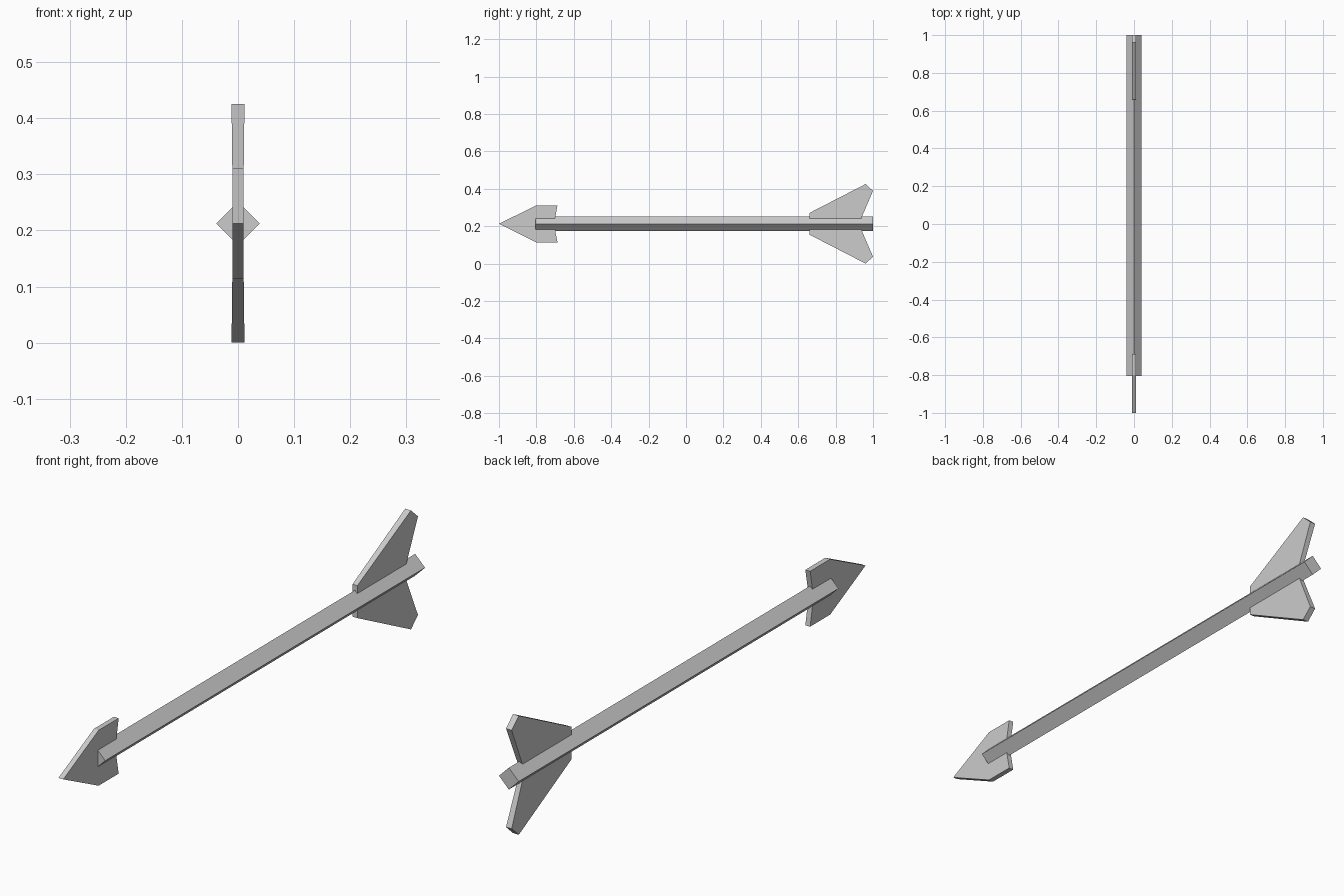
import bpy, bmesh

if "Cube" in bpy.data.objects:
    bpy.data.objects.remove(bpy.data.objects["Cube"])

CZ = 0.2125  # height of the arrow axis


def plate(name, profile, thickness):
    """Flat plate in the YZ plane, thickness(dz) gives half width in x."""
    bm = bmesh.new()
    sides = [[bm.verts.new((s * thickness(abs(z)), y, CZ + z)) for y, z in profile]
             for s in (-1, 1)]
    n = len(profile)
    bm.faces.new(sides[0])
    bm.faces.new(sides[1][::-1])
    for i in range(n):
        j = (i + 1) % n
        bm.faces.new((sides[0][i], sides[1][i], sides[1][j], sides[0][j]))
    return finish(name, bm)


def finish(name, bm):
    bmesh.ops.recalc_face_normals(bm, faces=bm.faces)
    mesh = bpy.data.meshes.new(name)
    bm.to_mesh(mesh)
    bm.free()
    ob = bpy.data.objects.new(name, mesh)
    bpy.context.collection.objects.link(ob)
    return ob


# Shaft: diamond cross-section bar
R = 0.039
bm = bmesh.new()
ring = [bm.verts.new((x, -0.805, CZ + z)) for x, z in ((R, 0), (0, R), (-R, 0), (0, -R))]
base = bm.faces.new(ring)
ext = bmesh.ops.extrude_face_region(bm, geom=[base], use_keep_orig=True)
bmesh.ops.translate(bm, vec=(0, 1.805, 0),
                    verts=[v for v in ext["geom"] if isinstance(v, bmesh.types.BMVert)])
finish("shaft", bm)

# Arrow head: barbed plate, symmetric about the axis
upper = [(-0.80, 0.099), (-0.687, 0.099), (-0.70, 0.032)]
head = [(-1.0, 0)] + upper + [(y, -z) for y, z in reversed(upper)]
plate("arrow_head", head, lambda dz: 0.0095)

# Tail fins: slightly thicker toward the tips
fin = [(0.66, 0), (0.66, 0.058), (0.96, 0.2125), (1.0, 0.176), (0.937, 0.03), (0.937, 0)]
for label, s in (("upper_fin", 1), ("lower_fin", -1)):
    plate(label, [(y, s * z) for y, z in fin], lambda dz: 0.009 + 0.012 * dz)
